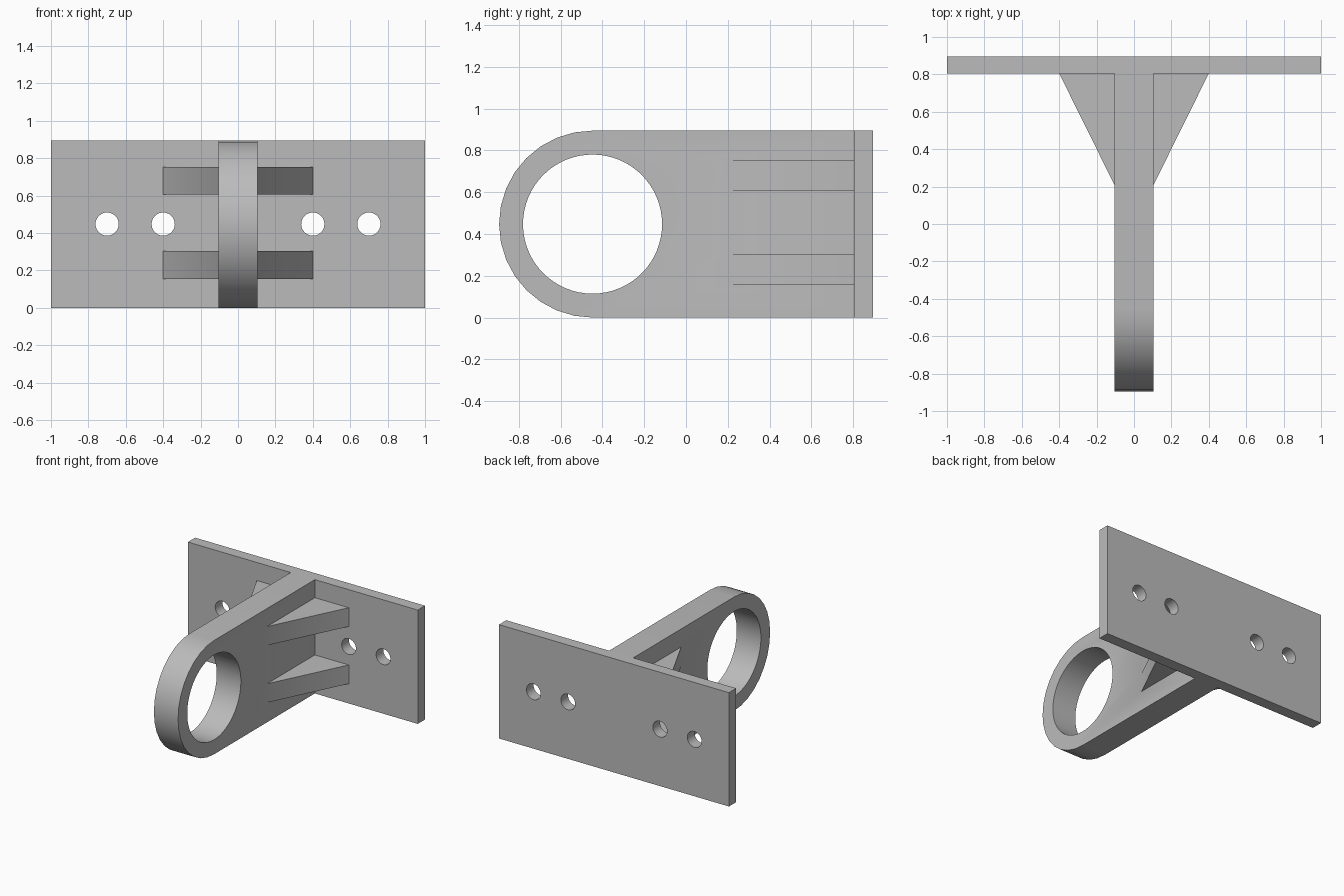
import bpy, bmesh, math
from mathutils import Vector

old = bpy.data.objects.get("Cube")
if old:
    bpy.data.objects.remove(old, do_unlink=True)

H = 0.895            # height of the bracket
MID = H / 2          # height of the ring centre and the bolt holes
BACK, WALL = 0.895, 0.805
HALF_ARM = 0.105

steel = bpy.data.materials.new("plain_grey")
steel.use_nodes = True
grey = (0.5, 0.5, 0.5, 1)
steel.diffuse_color = grey
steel.node_tree.nodes["Principled BSDF"].inputs["Base Color"].default_value = grey


def prism(name, outline, depth):
    """Extrude a closed outline of 3D points along a vector."""
    bm = bmesh.new()
    face = bm.faces.new([bm.verts.new(p) for p in outline])
    ext = bmesh.ops.extrude_face_region(bm, geom=[face])
    moved = [g for g in ext["geom"] if isinstance(g, bmesh.types.BMVert)]
    bmesh.ops.translate(bm, verts=moved, vec=Vector(depth))
    bmesh.ops.recalc_face_normals(bm, faces=bm.faces)
    mesh = bpy.data.meshes.new(name)
    bm.to_mesh(mesh)
    bm.free()
    mesh.materials.append(steel)
    ob = bpy.data.objects.new(name, mesh)
    bpy.context.collection.objects.link(ob)
    return ob


def arc(radius, start, end, steps):
    return [(radius * math.cos(start + (end - start) * i / steps),
             radius * math.sin(start + (end - start) * i / steps))
            for i in range(steps + 1)]


def combine(target, tool, operation):
    """Apply a boolean and discard the tool object."""
    tool.hide_render = True
    mod = target.modifiers.new(operation.lower(), "BOOLEAN")
    mod.operation, mod.solver, mod.object = operation, "EXACT", tool
    bpy.context.view_layer.objects.active = target
    bpy.ops.object.modifier_apply(modifier=mod.name)
    bpy.data.objects.remove(tool, do_unlink=True)


# Back plate
bracket = prism("bracket", [(-1, WALL, 0), (1, WALL, 0), (1, WALL, H), (-1, WALL, H)],
                (0, BACK - WALL, 0))

# Arm with a rounded nose, set into the plate
nose = arc(MID, math.pi / 2, math.pi * 1.5, 16)
side = [(0.85, 0), (0.85, H)] + [(y - MID, z + MID) for y, z in nose]
arm = prism("arm", [(-HALF_ARM, y, z) for y, z in side], (2 * HALF_ARM, 0, 0))
combine(bracket, arm, "UNION")

# Triangular gussets on both sides, two levels
slope = (WALL - 0.21) / (0.4 - HALF_ARM)
for z in (0.155, 0.605):
    for s in (-1, 1):
        inset = 0.04
        plan = [(0.4, WALL), (0.4, WALL + inset), (HALF_ARM - inset, WALL + inset),
                (HALF_ARM - inset, 0.21 - slope * inset)]
        gusset = prism("gusset", [(s * x, y, z) for x, y in plan], (0, 0, 0.148))
        combine(bracket, gusset, "UNION")

# Large bore through the nose
bore = [(-0.3, y - MID, z + MID) for y, z in arc(0.333, 0, math.tau, 64)[:-1]]
combine(bracket, prism("bore_cutter", bore, (0.6, 0, 0)), "DIFFERENCE")

# Four bolt holes through the plate
for x in (-0.7, -0.4, 0.4, 0.7):
    hole = [(x + u, 0.7, MID + v) for u, v in arc(0.062, 0, math.tau, 32)[:-1]]
    combine(bracket, prism("bolt_cutter", hole, (0, 0.3, 0)), "DIFFERENCE")

# Merge coplanar faces so the part reads as one solid
bm = bmesh.new()
bm.from_mesh(bracket.data)
bmesh.ops.remove_doubles(bm, verts=bm.verts, dist=0.0001)
bmesh.ops.dissolve_limit(bm, angle_limit=math.radians(0.5), verts=bm.verts, edges=bm.edges)
bm.to_mesh(bracket.data)
bm.free()

bpy.ops.object.select_all(action="DESELECT")
bracket.select_set(True)
bpy.context.view_layer.objects.active = bracket
bpy.ops.object.shade_smooth_by_angle(angle=math.radians(30))
